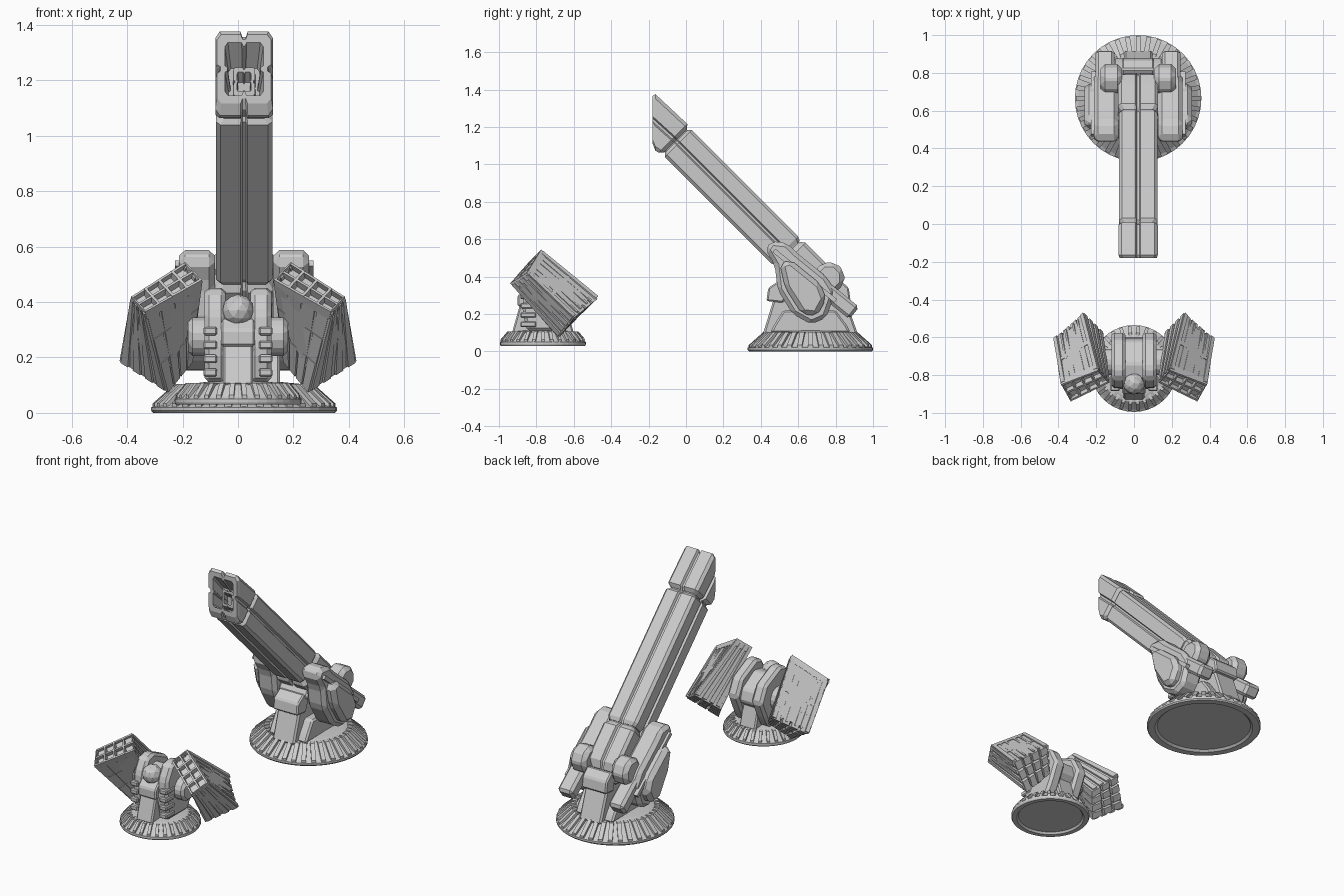
import bpy, bmesh
from math import sin, cos, pi, sqrt
from mathutils import Vector

if "Cube" in bpy.data.objects:
    bpy.data.objects.remove(bpy.data.objects["Cube"])

CX, CY = 0.022, 0.665      # cannon turret centre
MY = -0.765                # missile turret centre


def finish(name, bm):
    bmesh.ops.recalc_face_normals(bm, faces=bm.faces[:])
    me = bpy.data.meshes.new(name)
    bm.to_mesh(me)
    bm.free()
    ob = bpy.data.objects.new(name, me)
    bpy.context.collection.objects.link(ob)
    return ob


def loft(bm, rings, caps=True):
    """Skin a list of closed rings of points."""
    vs = [[bm.verts.new(p) for p in r] for r in rings]
    n = len(vs[0])
    for a, b in zip(vs, vs[1:]):
        for i in range(n):
            j = (i + 1) % n
            bm.faces.new((a[i], a[j], b[j], b[i]))
    if caps:
        bm.faces.new(vs[0])
        bm.faces.new(vs[-1])


def prism(name, pts, x0, x1, bevel=0.0, cx=0.0, mirror=False):
    """Side profile (y, z) extruded over x, optionally on both sides of cx."""
    bm = bmesh.new()
    for s in ((1, -1) if mirror else (1,)):
        loft(bm, [[(cx + s * x, y, z) for y, z in pts] for x in (x0, x1)])
    bmesh.ops.recalc_face_normals(bm, faces=bm.faces[:])
    if bevel:
        bmesh.ops.bevel(bm, geom=bm.edges[:], offset=bevel, segments=1,
                        affect='EDGES', clamp_overlap=True)
    return finish(name, bm)


def octagon(y, z, r, n=8):
    return [(y + r * cos(2 * pi * (i + .5) / n), z + r * sin(2 * pi * (i + .5) / n)) for i in range(n)]


def slab(p, q, h):
    """Rectangle profile from p to q with half thickness h."""
    p, q = Vector(p), Vector(q)
    d = (q - p).normalized()
    m = Vector((-d.y, d.x)) * h
    return [tuple(v) for v in (p + m, q + m, q - m, p - m)]


def base(name, cx, cy, R, z0, rt, zt, fins):
    """Ribbed round foot with a hollow underside."""
    bm = bmesh.new()
    prof = [(R * .82, z0 + .012), (R * .86, z0), (R * .98, z0), (R, z0 + .008), (R, z0 + .02),
            (R * .95, z0 + .028), (rt - .012, zt - .008), (rt * .8, zt), (rt * .3, zt + .012)]
    n = 40
    loft(bm, [[(cx + r * cos(2 * pi * i / n), cy + r * sin(2 * pi * i / n), z) for i in range(n)]
              for r, z in prof])
    for k in range(fins):
        a = 2 * pi * k / fins
        d, t = Vector((cos(a), sin(a), 0)), Vector((-sin(a), cos(a), 0)) * R * .038
        c = Vector((cx, cy, 0))
        sec = [(R * .985, z0 + .02), (R * .985, z0 + .034), (rt, zt), (rt - .03, zt), (rt - .03, z0 + .02)]
        loft(bm, [[c + d * r + t * s + Vector((0, 0, z)) for r, z in sec] for s in (-1, 1)])
    return finish(name, bm)


# ---------------- cannon turret ----------------
base("cannon_base", CX, CY, .335, 0, .25, .105, 36)
prism("cannon_pedestal", [(.41, .09), (.475, .30), (.51, .36), (.80, .36), (.845, .30), (.92, .09)],
      -.075, .075, .01, CX)
prism("cannon_turntable", [(.45, .10), (.47, .14), (.52, .22), (.80, .22), (.86, .14), (.88, .10)],
      -.13, .13, .01, CX)
prism("front_bracket_cap", [(.43, .27), (.44, .34), (.50, .38), (.55, .34), (.52, .26)], -.085, .085, .008, CX)
prism("rear_bracket_cap", [(.80, .26), (.78, .36), (.82, .385), (.87, .34), (.88, .27)], -.085, .085, .008, CX)

# barrel cross-section: chamfered square with a groove along each side
quarter = [(.088, .006), (.102, .013), (.102, .086), (.086, .102), (.013, .102), (.006, .088)]
SECTION = []
for k in range(4):
    for a, b in quarter:
        for _ in range(k):
            a, b = -b, a
        SECTION.append((a, b))


def barrel_ring(u, sx, sv, vc=.757, sheared=False):
    """Section placed u along the 45 degree bore; sheared rings lie in an upright plane."""
    ring = []
    for a, b in SECTION:
        v = vc + b * sv
        uu = v + u if sheared else u
        ring.append((CX + a * sx, (v - uu) / sqrt(2), (v + uu) / sqrt(2)))
    return ring


bm = bmesh.new()
loft(bm, [barrel_ring(u, s, s) for u, s in
          ((-.01, .8), (-.01, .9), (.012, 1), (.815, 1), (.83, .84), (.86, .84))])
finish("barrel", bm)
bm = bmesh.new()
loft(bm, [barrel_ring(u, s, s) for u, s in
          ((-.30, .7), (-.26, 1), (-.19, 1.04), (-.04, 1.04), (-.015, .85), (.03, .85))])
finish("breech", bm)
bm = bmesh.new()
loft(bm, [barrel_ring(.836, .85, .85), barrel_ring(.855, 1.02, 1.06)] +
     [barrel_ring(u, sx, sv, .75, True) for u, sx, sv in
      ((.232, 1.02, 1.05), (.255, .96, .86), (.255, .68, .66), (.15, .55, .52),
       (.15, .4, .38), (.19, .38, .36), (.19, .25, .24), (.14, .24, .22))])
finish("muzzle", bm)

# cradle arms, trunnion knobs and recoil cylinders on both sides
prism("cradle_arm", [(.425, .545), (.455, .59), (.54, .58), (.59, .53), (.75, .40), (.80, .32),
                     (.75, .18), (.67, .145), (.57, .20), (.49, .33), (.475, .46)],
      .105, .235, .022, CX, True)
prism("cradle_outer_plate", [(.50, .47), (.56, .49), (.72, .36), (.75, .28), (.70, .19), (.62, .2), (.53, .34)],
      .21, .285, .025, CX, True)
prism("trunnion_knob", octagon(.765, .395, .088), .085, .2, .025, CX, True)
prism("recoil_cylinder", slab((.62, .43), (.90, .205), .042), .125, .225, .016, CX, True)
prism("cradle_ridge", slab((.47, .54), (.80, .27), .012), .15, .25, 0, CX, True)
prism("trunnion_axle", octagon(.66, .34, .07), -.2, .2, 0, CX)
prism("cradle_floor", [(.50, .36), (.56, .46), (.78, .38), (.80, .3), (.6, .28)], -.1, .1, .012, CX)

# ---------------- missile turret ----------------
base("missile_base", 0, MY, .23, .03, .19, .107, 30)
prism("missile_pedestal", [(-.93, .10), (-.885, .26), (-.85, .33), (-.68, .33), (-.645, .26), (-.60, .10)],
      -.055, .055, .008)
prism("missile_front_cap", [(-.90, .24), (-.90, .30), (-.86, .34), (-.80, .34), (-.80, .24)], -.062, .062, .008)
prism("missile_turret_body", [(-.85, .11), (-.875, .22), (-.865, .36), (-.82, .44), (-.76, .455),
                              (-.62, .39), (-.57, .29), (-.62, .18), (-.66, .11)],
      .045, .12, .016, 0, True)
prism("body_core", [(-.84, .2), (-.84, .38), (-.74, .40), (-.62, .33), (-.60, .26), (-.66, .2)], -.06, .06, .01)
for i in range(4):
    z = .13 + .05 * i
    prism(f"body_rib_{i}", [(-.885, z), (-.885, z + .03), (-.8, z + .03), (-.8, z)], .075, .125, .006, 0, True)
prism("shoulder", octagon(-.73, .275, .075), .10, .18, .016, 0, True)
bm = bmesh.new()
bmesh.ops.create_icosphere(bm, subdivisions=2, radius=.058)
bmesh.ops.translate(bm, verts=bm.verts[:], vec=(0, -.845, .37))
finish("sensor_dome", bm)

# rocket launcher: everything is a cell of one tapered, tilted box
FRONT = [Vector(p) for p in ((-.385, -.85, .42), (-.19, -.775, .545), (-.13, -.84, .48), (-.335, -.94, .365))]
BACK = [Vector(p) for p in ((-.425, -.60, .18), (-.27, -.465, .29), (-.165, -.57, .19), (-.26, -.68, .075))]


def hexpoint(s, t, w):
    f = [p.lerp(q, w) for p, q in zip(FRONT, BACK)]
    return f[0].lerp(f[1], s).lerp(f[3].lerp(f[2], s), t)


def launcher(name, cells):
    bm = bmesh.new()
    for side in (1, -1):
        for s0, s1, t0, t1, w0, w1 in cells:
            rings = [[hexpoint(s, t, w) for s, t in ((s0, t0), (s1, t0), (s1, t1), (s0, t1))] for w in (w0, w1)]
            loft(bm, [[(p.x * side, p.y, p.z) for p in r] for r in rings])
    finish(name, bm)


launcher("launcher_body", [(.03, .97, .04, .96, .07, .93)])
# front grid of eight tubes
grid = [(i / 4 - (.02 if i else 0), i / 4 + (.02 if i < 4 else 0), 0, 1, 0, .1) for i in range(5)]
grid += [(0, 1, t, t + .09, 0.002, .1) for t in (0, .455, .91)]
launcher("launcher_tube_grid", grid)
# lengthwise ribs on the outer, upper and inner faces
ribs = [(s, s + .1, -.02, .06, .04, .98) for s in (0, .9)]
ribs += [(s, s + .05, 0, .06, .06, .96) for s in (.2, .35, .6, .75)]
ribs += [(.05, .95, .0, .06, .48, .54)]
ribs += [(a, a + .06, t, t + .16, .03, .98) for a in (-.02, .96) for t in (.02, .29, .56, .82)]
launcher("launcher_ribs", ribs)
# stepped tube bodies below and nozzle blocks at the rear
tubes = [(i / 4 + .02, i / 4 + .23, .9, 1.0 + .02 * k, .05 + .3 * k, .4 + .3 * k)
         for i in range(4) for k in range(3)]
tubes += [(i / 4 + .03, i / 4 + .22, j / 3 + .04, j / 3 + .3, .9, 1.0) for i in range(4) for j in range(3)]
launcher("launcher_tubes", tubes)
